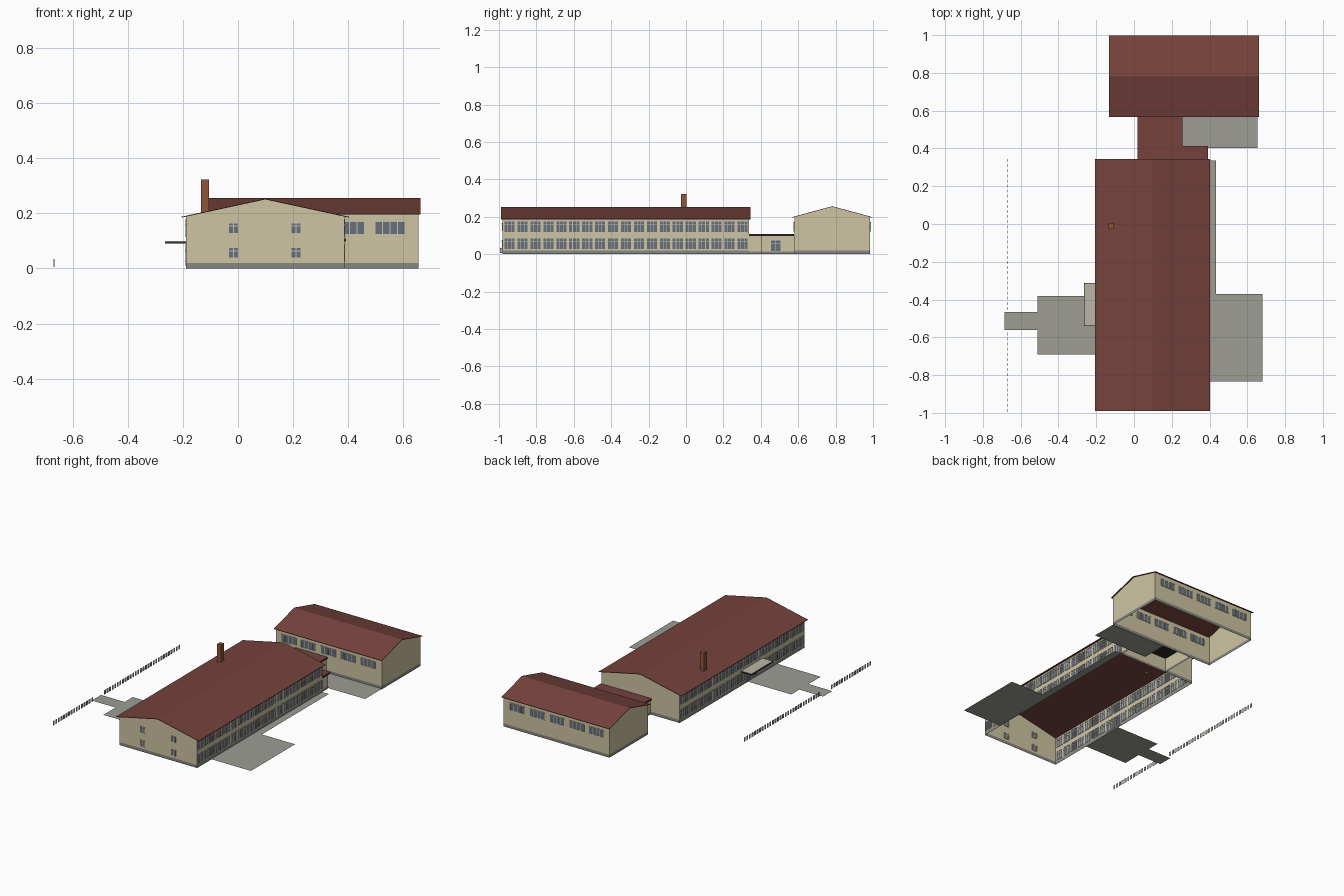
import bpy, bmesh
from mathutils import Vector

if "Cube" in bpy.data.objects:
    bpy.data.objects.remove(bpy.data.objects["Cube"])


def mat(name, r, g, b):
    m = bpy.data.materials.new(name)
    m.diffuse_color = (r, g, b, 1)
    m.use_nodes = True
    m.node_tree.nodes["Principled BSDF"].inputs["Base Color"].default_value = m.diffuse_color
    return m


CREAM = mat("cream_render", 0.62, 0.56, 0.37)
STONE = mat("plinth_grey", 0.24, 0.24, 0.22)
RED = mat("red_roof", 0.18, 0.055, 0.045)
DARK = mat("dark_trim", 0.03, 0.025, 0.02)
GLASS = mat("window_glass", 0.14, 0.16, 0.19)
FRAME = mat("window_frame", 0.58, 0.55, 0.44)
BRICK = mat("brick", 0.28, 0.09, 0.04)
PAVE = mat("paving", 0.34, 0.34, 0.30)
PALE = mat("pale_concrete", 0.50, 0.47, 0.40)


def finish(name, bm, m):
    me = bpy.data.meshes.new(name)
    bm.to_mesh(me)
    bm.free()
    me.materials.append(m)
    ob = bpy.data.objects.new(name, me)
    bpy.context.collection.objects.link(ob)
    return ob


def add_box(bm, lo, hi):
    lo, hi = Vector(lo), Vector(hi)
    for v in bmesh.ops.create_cube(bm, size=1)["verts"]:
        v.co = (lo + hi) / 2 + v.co * (hi - lo)


def boxes(name, m, *spans):
    bm = bmesh.new()
    for lo, hi in spans:
        add_box(bm, lo, hi)
    return finish(name, bm, m)


def add_face(bm, pts):
    bm.faces.new([bm.verts.new(p) for p in pts])


def walls(name, m, outline, z0, z1):
    """Open wall ring following a plan outline."""
    bm = bmesh.new()
    for a, b in zip(outline, outline[1:] + outline[:1]):
        add_face(bm, [(*a, z0), (*b, z0), (*b, z1), (*a, z1)])
    bmesh.ops.remove_doubles(bm, verts=bm.verts, dist=1e-5)
    return finish(name, bm, m)


def hall(name, x0, x1, y0, y1, eave, ridge, along, over):
    """Hollow gabled hall: plinth, walls, two gables and a thin roof."""
    plan = [(x0, y0), (x1, y0), (x1, y1), (x0, y1)]
    walls(name + "_plinth", STONE, plan, 0, 0.02)
    walls(name + "_walls", CREAM, plan, 0.02, eave)
    a0, a1, s0, s1 = (y0, y1, x0, x1) if along == "y" else (x0, x1, y0, y1)
    mid = (s0 + s1) / 2

    def p(s, a, z):
        return (s, a, z) if along == "y" else (a, s, z)

    bm = bmesh.new()
    for a in (a0, a1):
        add_face(bm, [p(s0, a, eave), p(s1, a, eave), p(mid, a, ridge)])
    finish(name + "_gables", bm, CREAM)
    drop = (ridge - eave) / (mid - s0) * over
    bm = bmesh.new()
    b0, b1 = a0 - 0.008, a1 + 0.008
    for s in (s0 - over, s1 + over):
        add_face(bm, [p(s, b0, eave - drop), p(s, b1, eave - drop), p(mid, b1, ridge), p(mid, b0, ridge)])
    bmesh.ops.remove_doubles(bm, verts=bm.verts, dist=1e-5)
    bmesh.ops.recalc_face_normals(bm, faces=bm.faces)
    roof = finish(name + "_roof", bm, RED)
    sol = roof.modifiers.new("thickness", "SOLIDIFY")
    sol.thickness = 0.003
    sol.offset = 0


def windows(name, axis, c, spans, panes=2, transom=True):
    """Windows in a wall at axis = c; spans are (start, end, z0, z1)."""
    g, f = bmesh.new(), bmesh.new()
    t = 0.003

    def put(bm, d, u0, u1, z0, z1):
        if axis == "x":
            add_box(bm, (c - d, u0, z0), (c + d, u1, z1))
        else:
            add_box(bm, (u0, c - d, z0), (u1, c + d, z1))

    for u0, u1, z0, z1 in spans:
        put(g, 0.002, u0, u1, z0, z1)
        for i in range(panes + 1):
            u = u0 + (u1 - u0) * i / panes
            put(f, 0.003, u - t / 2, u + t / 2, z0, z1)
        levels = [z0, z1] + ([z0 + (z1 - z0) * 0.7] if transom else [])
        for z in levels:
            put(f, 0.0035, u0, u1, z - t / 2, z + t / 2)
    finish(name + "_glass", g, GLASS)
    finish(name + "_frames", f, FRAME)


# Main two-storey block and gym hall
hall("main_block", -0.188, 0.386, -0.982, 0.336, 0.19, 0.252, "y", 0.017)
hall("gym_hall", -0.125, 0.655, 0.579, 0.985, 0.20, 0.255, "x", 0.012)

# Long facade windows, two rows on each side
N, Y0, PITCH = 19, -0.978, 0.0692
LOW, HIGH = (0.027, 0.085), (0.118, 0.177)
bays = [(Y0 + i * PITCH + 0.006, Y0 + (i + 1) * PITCH - 0.006) for i in range(N)]
windows("east_windows", "x", 0.386, [b + r for b in bays for r in (LOW, HIGH)], 3)
doors = [b for b in bays if -0.52 < (b[0] + b[1]) / 2 < -0.36]
windows("west_windows", "x", -0.188,
        [b + r for b in bays for r in (LOW, HIGH) if not (r == LOW and b in doors)], 3)
windows("entrance_doors", "x", -0.188, [b + (0.012, 0.085) for b in doors])

# Gable windows and gym window bands
windows("gable_windows", "y", -0.982,
        [(x, x + 0.036, z, z + 0.037) for x in (-0.034, 0.193) for z in (0.038, 0.128)])
gym = [(x - 0.054, x + 0.054, 0.124, 0.17) for x in (-0.03, 0.115, 0.26, 0.405, 0.552)]
windows("gym_front_windows", "y", 0.579, gym, 4, False)
windows("gym_back_windows", "y", 0.985, gym, 4, False)

# Low L-shaped connecting wing
wing = [(0.027, 0.336), (0.382, 0.336), (0.382, 0.403), (0.247, 0.403), (0.247, 0.579), (0.027, 0.579)]
walls("link_plinth", STONE, wing, 0, 0.015)
walls("link_walls", CREAM, wing, 0.015, 0.10)
boxes("link_roof_edge", DARK, ((0.018, 0.337, 0.098), (0.392, 0.412, 0.106)),
      ((0.018, 0.412, 0.098), (0.256, 0.578, 0.106)))
boxes("link_roof", RED, ((0.018, 0.337, 0.106), (0.392, 0.412, 0.109)),
      ((0.018, 0.412, 0.106), (0.256, 0.578, 0.109)))
windows("link_door", "x", 0.247, [(0.453, 0.507, 0.015, 0.075)])

# Chimney with a slight cap
boxes("chimney", BRICK, ((-0.135, -0.026, 0.195), (-0.106, 0.004, 0.323)))

# Entrance canopy
boxes("canopy_edge", DARK, ((-0.265, -0.54, 0.09), (-0.188, -0.312, 0.097)))
boxes("canopy_top", PALE, ((-0.263, -0.538, 0.097), (-0.188, -0.314, 0.099)))

# Paved areas as thin sheets
bm = bmesh.new()
for x0, x1, y0, y1 in [(0.386, 0.68, -0.835, -0.37), (0.386, 0.435, -0.37, 0.336),
                       (0.247, 0.655, 0.403, 0.579), (-0.51, -0.188, -0.69, -0.38),
                       (-0.685, -0.51, -0.562, -0.465)]:
    add_face(bm, [(x0, y0, 0.003), (x1, y0, 0.003), (x1, y1, 0.003), (x0, y1, 0.003)])
finish("paving", bm, PAVE)

# Picket fence with a gap at the path
pickets = []
y = -0.995
while y < 0.33:
    if not -0.575 < y < -0.46:
        pickets.append(((-0.669, y, 0.006), (-0.667, y + 0.016, 0.034)))
    y += 0.027
boxes("fence", PALE, *pickets)
